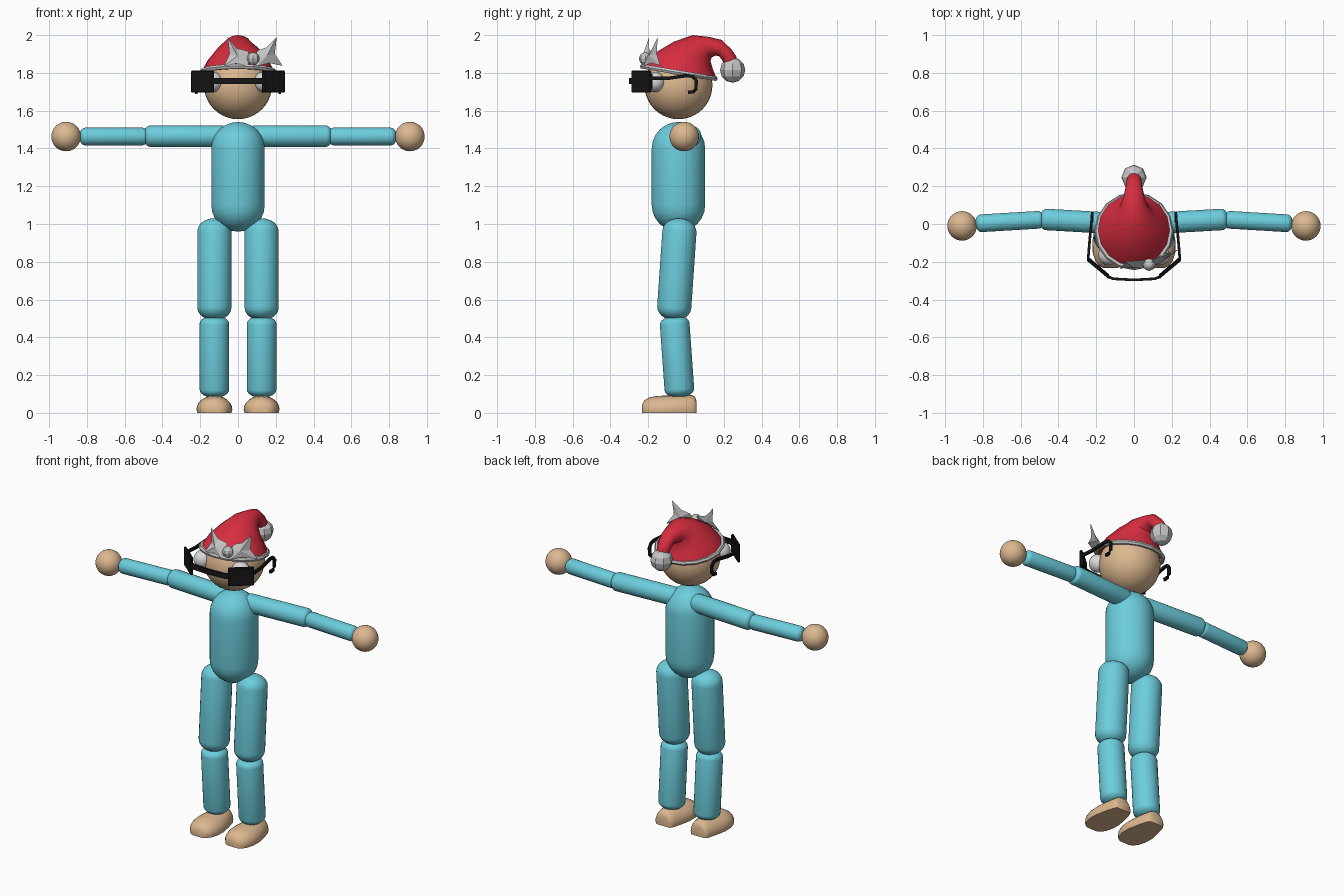
import bpy, bmesh, math
from mathutils import Vector

if "Cube" in bpy.data.objects:
    bpy.data.objects.remove(bpy.data.objects["Cube"])


def material(name, rgb):
    m = bpy.data.materials.new(name)
    m.diffuse_color = (*rgb, 1)
    m.use_nodes = True
    m.node_tree.nodes["Principled BSDF"].inputs["Base Color"].default_value = m.diffuse_color
    return m


TEAL = material("teal cloth", (0.15, 0.61, 0.72))
SKIN = material("skin", (0.72, 0.48, 0.28))
RED = material("red felt", (0.68, 0.026, 0.05))
GREY = material("pale grey trim", (0.57, 0.57, 0.57))
WHITE = material("eye white", (0.70, 0.70, 0.70))
BLACK = material("black plastic", (0.008, 0.008, 0.008))


def finish(name, bm, mat, angle=None):
    bmesh.ops.recalc_face_normals(bm, faces=bm.faces[:])
    me = bpy.data.meshes.new(name)
    bm.to_mesh(me)
    bm.free()
    ob = bpy.data.objects.new(name, me)
    bpy.context.collection.objects.link(ob)
    me.materials.append(mat)
    if angle:
        bpy.ops.object.select_all(action='DESELECT')
        ob.select_set(True)
        bpy.context.view_layer.objects.active = ob
        bpy.ops.object.shade_smooth_by_angle(angle=math.radians(angle))
    return ob


def loft(name, rings, mat, angle=None):
    """Skin a list of equal-length point rings and cap both ends."""
    bm = bmesh.new()
    vs = [[bm.verts.new(p) for p in r] for r in rings]
    n = len(vs[0])
    for a, b in zip(vs, vs[1:]):
        for i in range(n):
            j = (i + 1) % n
            bm.faces.new((a[i], a[j], b[j], b[i]))
    bm.faces.new(vs[0])
    bm.faces.new(vs[-1])
    return finish(name, bm, mat, angle)


def limb(name, p0, p1, r, cap, mat, n=28):
    """Rounded cylinder from tip p0 to tip p1 with domed ends of height cap."""
    p0, p1 = Vector(p0), Vector(p1)
    d = (p1 - p0).normalized()
    u = d.orthogonal().normalized()
    v = d.cross(u)
    length = (p1 - p0).length
    steps = [math.radians(a) for a in (2, 15, 30, 45, 60, 75, 90)]
    prof = [(cap * (1 - math.cos(a)), r * math.sin(a)) for a in steps]
    prof += [(length - t, q) for t, q in reversed(prof)]
    rings = [[p0 + d * t + (u * math.cos(k * math.tau / n) + v * math.sin(k * math.tau / n)) * q
              for k in range(n)] for t, q in prof]
    return loft(name, rings, mat, 50)


def ball(name, c, r, mat, seg=32, rows=20, angle=40):
    bm = bmesh.new()
    bmesh.ops.create_uvsphere(bm, u_segments=seg, v_segments=rows, radius=r)
    bmesh.ops.translate(bm, verts=bm.verts[:], vec=c)
    return finish(name, bm, mat, angle)


def bar(name, path, width, height, mat):
    """Rectangular strip along a path; width lies level, height across it."""
    pts = [Vector(p) for p in path]
    rings = []
    for i, p in enumerate(pts):
        t = (pts[min(i + 1, len(pts) - 1)] - pts[max(i - 1, 0)]).normalized()
        side = Vector((t.y, -t.x, 0))
        side = side.normalized() if side.length > 0.3 else Vector((1, 0, 0))
        up = side.cross(t).normalized()
        rings.append([p + side * width * a / 2 + up * height * b / 2
                      for a, b in ((-1, -1), (1, -1), (1, 1), (-1, 1))])
    return loft(name, rings, mat)


def leaf(name, outline, bulge):
    """Spiky leaf: outline points with a raised centre on both sides."""
    bm = bmesh.new()
    vs = [bm.verts.new(p) for p in outline]
    c = sum((Vector(p) for p in outline), Vector()) / len(outline)
    for s in (-1, 1):
        m = bm.verts.new(c + Vector((0, s * bulge, 0)))
        for i in range(len(vs)):
            bm.faces.new((vs[i], vs[(i + 1) % len(vs)], m))
    return finish(name, bm, GREY)


# Torso and head
limb("torso", (0, -0.04, 0.96), (0, -0.04, 1.54), 0.142, 0.14, TEAL, 36)
ball("head", (0, -0.04, 1.735), 0.18, SKIN)

for s, side in ((-1, "left"), (1, "right")):
    # Arms and hands
    limb(side + "_upper_arm", (s * 0.05, 0, 1.465), (s * 0.50, 0.026, 1.465), 0.057, 0.035, TEAL)
    limb(side + "_forearm", (s * 0.475, 0.024, 1.463), (s * 0.84, 0.002, 1.463), 0.047, 0.03, TEAL)
    ball(side + "_hand", (s * 0.91, -0.01, 1.463), 0.078, SKIN)
    # Legs
    limb(side + "_thigh", (s * 0.125, -0.03, 1.03), (s * 0.125, -0.067, 0.49), 0.091, 0.07, TEAL)
    limb(side + "_shin", (s * 0.125, -0.063, 0.515), (s * 0.125, -0.032, 0.08), 0.079, 0.045, TEAL)
    # Foot: half-round sections from toe to heel with a flat sole
    rings = []
    for y, w, h in ((-0.234, 0.035, 0.04), (-0.222, 0.06, 0.065), (-0.195, 0.08, 0.082),
                    (-0.15, 0.094, 0.09), (-0.09, 0.095, 0.092), (-0.02, 0.08, 0.095),
                    (0.03, 0.066, 0.094), (0.048, 0.058, 0.085), (0.056, 0.048, 0.06)):
        ring = [(s * 0.125 - w * 0.95, y, 0), (s * 0.125 + w * 0.95, y, 0)]
        for k in range(13):
            a = math.pi * k / 12
            ring.append((s * 0.125 + w * math.cos(a), y, 0.018 + (h - 0.018) * math.sin(a)))
        rings.append(ring)
    loft(side + "_foot", rings, SKIN, 50)
    # Eyes
    ball(side + "_eye", (s * 0.135, -0.165, 1.752), 0.054, WHITE, 24, 14)
    # Glasses: slanted lens plate and hooked temple
    lens = bar(side + "_lens", [(s * 0.246, -0.187, 1.754), (s * 0.128, -0.286, 1.754)],
               0.016, 0.118, BLACK)
    bev = lens.modifiers.new("soft corners", 'BEVEL')
    bev.width = 0.005
    bar(side + "_lens_rim", [(s * 0.242, -0.182, 1.754), (s * 0.136, -0.272, 1.754)],
        0.014, 0.085, BLACK)
    bar(side + "_temple", [(s * 0.243, -0.19, 1.772), (s * 0.235, -0.09, 1.772),
                           (s * 0.226, 0.0, 1.785), (s * 0.223, 0.035, 1.782),
                           (s * 0.221, 0.054, 1.76), (s * 0.221, 0.053, 1.715),
                           (s * 0.221, 0.04, 1.70), (s * 0.221, 0.01, 1.697)],
        0.014, 0.018, BLACK)

# Glasses bridge
bar("bridge", [(-0.14, -0.278, 1.757), (-0.11, -0.29, 1.757), (0, -0.296, 1.757),
               (0.11, -0.29, 1.757), (0.14, -0.278, 1.757)], 0.014, 0.032, BLACK)

# Hat: each ring runs from a front point to a back point (y, z) with a half width
rings = []
for (y0, z0), (y1, z1), w in (((-0.232, 1.83), (0.160, 1.775), 0.195),
                              ((-0.165, 1.905), (0.142, 1.82), 0.163),
                              ((-0.065, 1.965), (0.130, 1.862), 0.115),
                              ((0.035, 2.0), (0.135, 1.882), 0.075),
                              ((0.125, 1.99), (0.155, 1.892), 0.057),
                              ((0.190, 1.974), (0.175, 1.888), 0.047),
                              ((0.240, 1.925), (0.190, 1.87), 0.042),
                              ((0.268, 1.885), (0.200, 1.85), 0.038),
                              ((0.270, 1.82), (0.215, 1.82), 0.03)):
    c = Vector((0, (y0 + y1) / 2, (z0 + z1) / 2))
    h = Vector((0, (y0 - y1) / 2, (z0 - z1) / 2))
    rings.append([c + h * math.cos(k * math.tau / 16) + Vector((w * math.sin(k * math.tau / 16), 0, 0))
                  for k in range(16)])
loft("hat", rings, RED, 35)

# Hat brim
bpy.ops.mesh.primitive_torus_add(major_segments=16, minor_segments=6, major_radius=0.195,
                                 minor_radius=0.014, location=(0, -0.038, 1.802),
                                 rotation=(-0.165, 0, 0))
brim = bpy.context.object
brim.name = "hat_brim"
brim.data.materials.append(GREY)

# Pompom and berry
ball("pompom", (0, 0.247, 1.815), 0.067, GREY, 8, 6, None)
ball("berry", (0.08, -0.215, 1.875), 0.034, GREY, 8, 6, None)

# Spiky leaves on the hat front
leaf("left_leaf", [(-0.055, -0.195, 1.99), (-0.005, -0.195, 1.93), (0.055, -0.19, 1.915),
                   (0.065, -0.215, 1.865), (0.045, -0.235, 1.835), (-0.01, -0.232, 1.85),
                   (-0.075, -0.235, 1.835), (-0.045, -0.205, 1.90)], 0.018)
leaf("right_leaf", [(0.205, -0.15, 1.99), (0.195, -0.155, 1.90), (0.236, -0.135, 1.838),
                    (0.165, -0.185, 1.852), (0.10, -0.225, 1.835), (0.08, -0.215, 1.875),
                    (0.105, -0.185, 1.92), (0.15, -0.17, 1.935)], 0.018)
